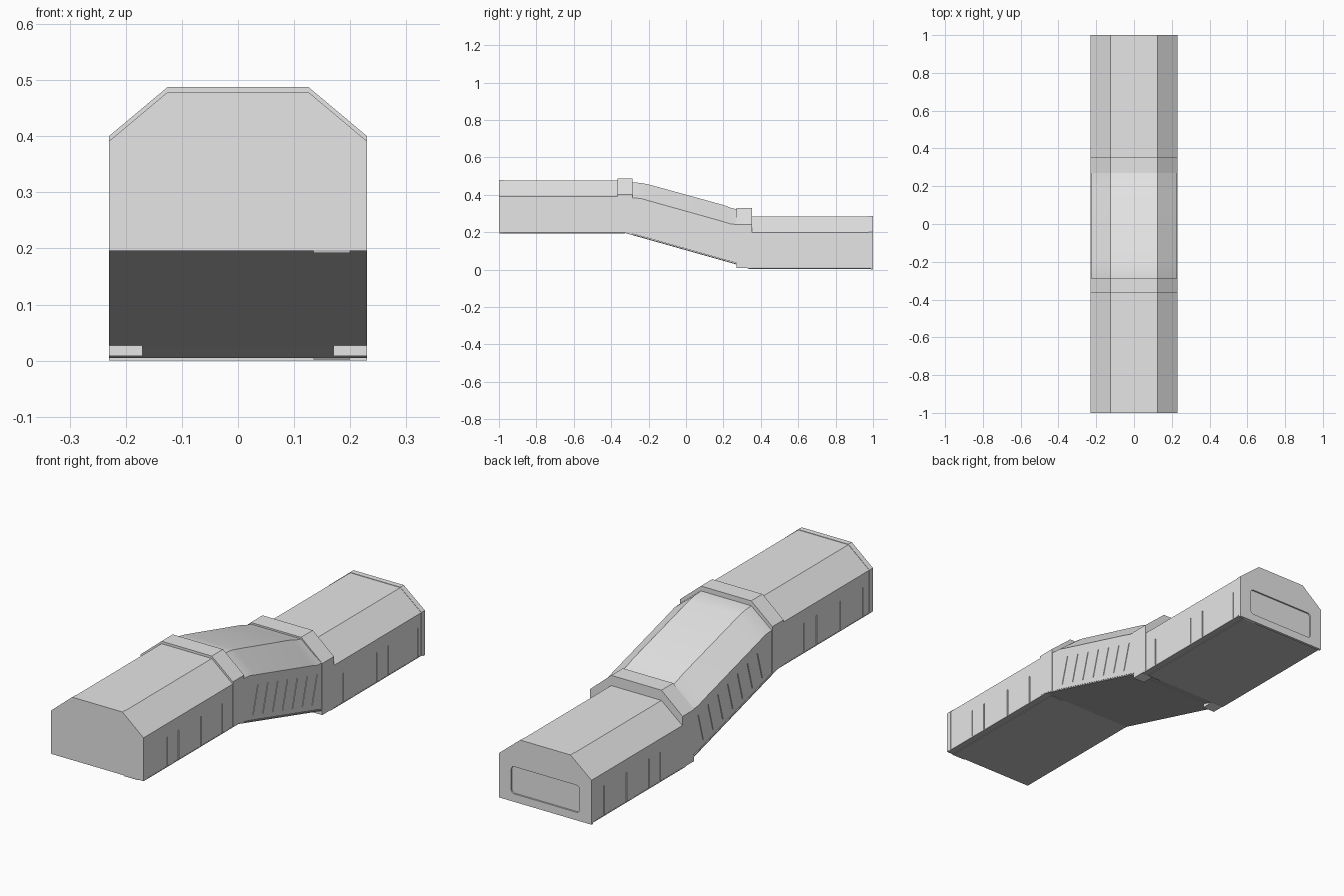
import bpy, bmesh, math
from mathutils import Matrix, Vector

if "Cube" in bpy.data.objects:
    bpy.data.objects.remove(bpy.data.objects["Cube"])


def material(name, value):
    m = bpy.data.materials.new(name)
    m.use_nodes = True
    col = (value, value, value, 1)
    m.diffuse_color = col
    m.node_tree.nodes["Principled BSDF"].inputs["Base Color"].default_value = col
    return m


SHELL = material("light grey shell", 0.79)
UNDER = material("mid grey underside", 0.52)
ROOF = 0.125      # half width of the flat roof


def finish(name, bm, mat):
    bmesh.ops.recalc_face_normals(bm, faces=bm.faces)
    mesh = bpy.data.meshes.new(name)
    bm.to_mesh(mesh)
    bm.free()
    mesh.materials.append(mat)
    ob = bpy.data.objects.new(name, mesh)
    bpy.context.collection.objects.link(ob)
    return ob


def loft(name, rings, mat):
    """Skin a row of equal-sided rings and close both ends."""
    bm = bmesh.new()
    rows = [[bm.verts.new(p) for p in ring] for ring in rings]
    n = len(rows[0])
    for a, b in zip(rows, rows[1:]):
        for i in range(n):
            j = (i + 1) % n
            bm.faces.new((a[i], a[j], b[j], b[i]))
    bm.faces.new(rows[0])
    bm.faces.new(rows[-1])
    return finish(name, bm, mat)


def tunnel(name, half, stations):
    """Corridor shell; each station is y, bottom, shoulder, top."""
    rings = []
    for y, low, mid, top in stations:
        right = [(half, low), (half, mid), (ROOF, top)]
        left = [(-x, z) for x, z in reversed(right)]
        rings.append([(x, y, z) for x, z in right + left])
    return loft(name, rings, SHELL)


def strip(name, x0, x1, thick, path):
    """Flat underside strip hanging below a path of y, z points."""
    rings = [[(x0, y, z), (x1, y, z), (x1, y, z - thick), (x0, y, z - thick)]
             for y, z in path]
    return loft(name, rings, UNDER)


def add_box(bm, centre, size, tilt=0):
    mat = (Matrix.Translation(Vector(centre)) @ Matrix.Rotation(tilt, 4, 'X')
           @ Matrix.Diagonal((*size, 1)))
    bmesh.ops.create_cube(bm, size=1, matrix=mat)


def carve(ob, bm):
    """Cut the boxes in bm out of an object, then drop the cutter."""
    cutter = finish("cutter", bm, SHELL)
    cutter.hide_render = True
    mod = ob.modifiers.new("cut", 'BOOLEAN')
    mod.operation = 'DIFFERENCE'
    mod.solver = 'EXACT'
    mod.object = cutter
    bpy.context.view_layer.objects.active = ob
    bpy.ops.object.modifier_apply(modifier=mod.name)
    bpy.data.objects.remove(cutter)


def side_grooves(ob, half, left, right, length, width, tilt=0):
    """Narrow seams; left and right list their y, z centres."""
    bm = bmesh.new()
    for side, spots in ((1, left), (-1, right)):
        for y, z in spots:
            add_box(bm, (side * half, y, z), (0.008, width, length), tilt)
    carve(ob, bm)


# Upper and lower straight corridors
upper = tunnel("upper_corridor", 0.229,
               [(-0.985, 0.2, 0.39, 0.477), (-0.34, 0.2, 0.39, 0.477)])
lower = tunnel("lower_corridor", 0.229,
               [(0.32, 0.01, 0.199, 0.284), (0.985, 0.01, 0.199, 0.284)])
side_grooves(upper, 0.229, [(y, 0.26) for y in (-0.83, -0.75, -0.59, -0.44)],
             [(y, 0.26) for y in (-0.93, -0.77, -0.6, -0.51)], 0.14, 0.005)
side_grooves(lower, 0.229, [(y, 0.07) for y in (0.42, 0.66, 0.74, 0.95)],
             [(y, 0.07) for y in (0.91, 0.75, 0.59, 0.51)], 0.14, 0.005)

# Sloping link between them
ramp = tunnel("ramp_corridor", 0.227, [
    (-0.33, 0.2, 0.385, 0.466), (-0.285, 0.19, 0.383, 0.466),
    (-0.24, 0.178, 0.38, 0.463), (-0.2, 0.167, 0.368, 0.455),
    (0.2, 0.054, 0.256, 0.345), (0.24, 0.043, 0.243, 0.33),
    (0.3, 0.026, 0.24, 0.315)])
slats = [(y, 0.2 - 0.28 * y) for y in (-0.2 + 0.07 * i for i in range(7))]
side_grooves(ramp, 0.227, slats, slats, 0.13, 0.004, math.atan2(-0.17, 0.6))
bpy.context.view_layer.objects.active = ramp
ramp.select_set(True)
bpy.ops.object.shade_smooth_by_angle(angle=math.radians(25))
ramp.select_set(False)

# Collars at both ends of the ramp
tunnel("upper_collar", 0.23, [(-0.365, 0.2, 0.4, 0.488), (-0.325, 0.2, 0.4, 0.488),
                              (-0.285, 0.188, 0.4, 0.488)])
tunnel("lower_collar", 0.23, [(0.27, 0.032, 0.24, 0.33), (0.353, 0.012, 0.24, 0.33)])

# End flanges and the sill under the back end
tunnel("front_flange", 0.23, [(-1, 0.197, 0.391, 0.479), (-0.975, 0.197, 0.391, 0.479)])
back = tunnel("back_flange", 0.23, [(0.975, 0.01, 0.2, 0.286), (1, 0.01, 0.2, 0.286)])
bm = bmesh.new()
add_box(bm, (0, 0.994, 0.01), (0.46, 0.012, 0.02))
finish("back_sill", bm, SHELL)

# Rounded door recess in the back end
bm = bmesh.new()
add_box(bm, (0, 1, 0.097), (0.34, 0.014, 0.122))
edges = [e for e in bm.edges
         if abs((e.verts[0].co - e.verts[1].co).normalized().y) > 0.9]
bmesh.ops.bevel(bm, geom=edges, offset=0.015, segments=4, profile=0.5, affect='EDGES')
carve(back, bm)

# Floor underside and its side rails
floor = [(-0.998, 0.2), (-0.325, 0.2), (0.27, 0.032), (0.335, 0.01), (0.988, 0.01)]
strip("floor_underside", -0.2295, 0.2295, 0.005, floor)
for name, path in (("upper_rail", floor[:2]), ("lower_rail", floor[3:])):
    strip(name, 0.135, 0.2, 0.008, path)

# Light feet under the lower collar
for name, side in (("left_foot", 1), ("right_foot", -1)):
    bm = bmesh.new()
    add_box(bm, (side * 0.2, 0.31, 0.0195), (0.06, 0.08, 0.023))
    finish(name, bm, SHELL)
